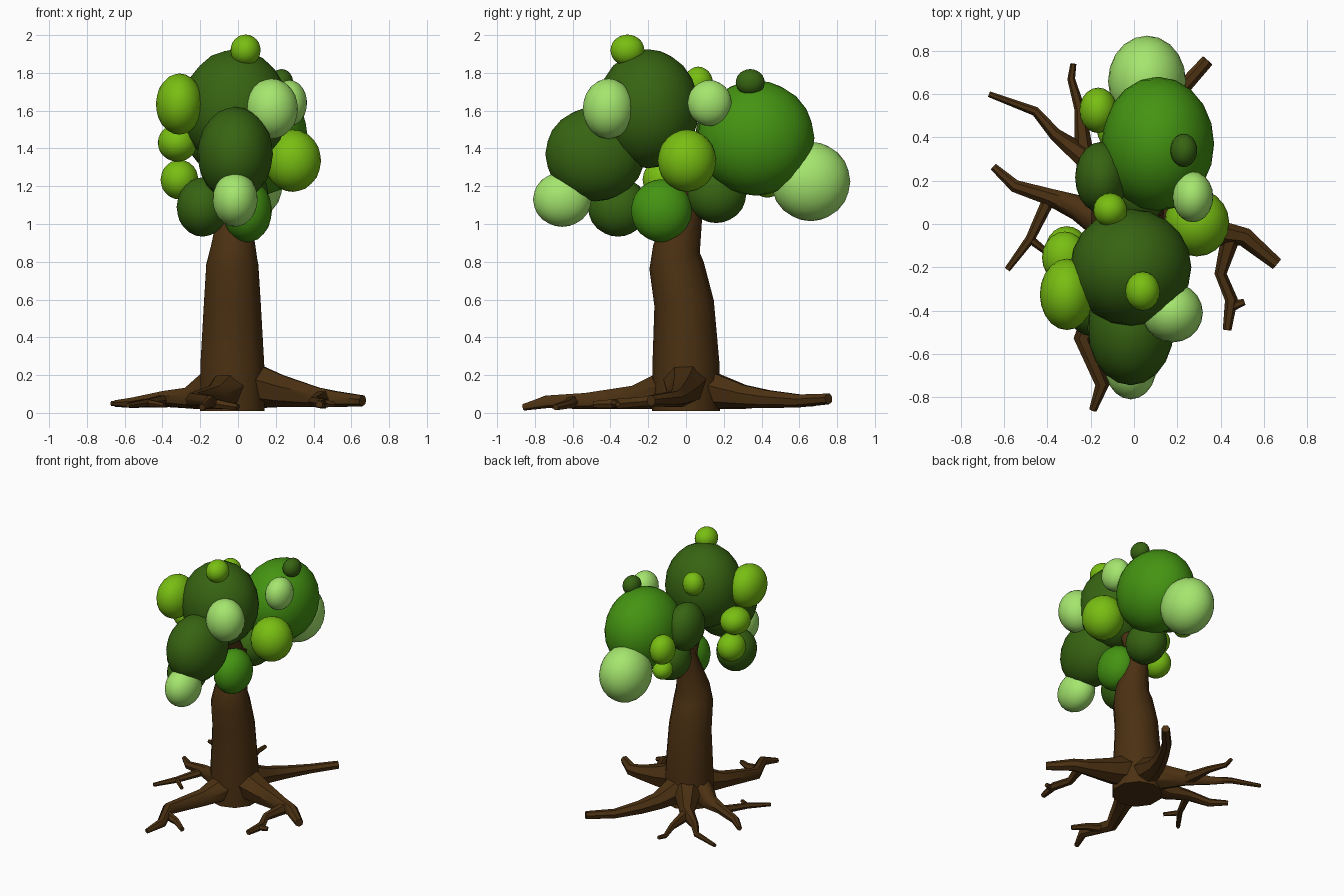
import bpy, bmesh, math
from mathutils import Vector


def material(name, rgb):
    m = bpy.data.materials.new(name)
    m.diffuse_color = (*rgb, 1)
    return m


BARK = material("bark", (0.07, 0.03, 0.006))
LEAF = {
    "dark": material("leaf_dark", (0.038, 0.127, 0.006)),
    "mid": material("leaf_mid", (0.058, 0.296, 0.006)),
    "lime": material("leaf_lime", (0.188, 0.515, 0.006)),
    "pale": material("leaf_pale", (0.376, 0.791, 0.156)),
}


def smooth(obj, angle):
    bpy.ops.object.select_all(action='DESELECT')
    obj.select_set(True)
    bpy.context.view_layer.objects.active = obj
    bpy.ops.object.shade_smooth_by_angle(angle=math.radians(angle))


def tube(name, path, sides):
    """Tapered limb along (x, y, z, radius) points."""
    pts = [Vector(p[:3]) for p in path]
    bm = bmesh.new()
    rings = []
    for i, p in enumerate(pts):
        t = (pts[min(i + 1, len(pts) - 1)] - pts[max(i - 1, 0)]).normalized()
        ref = Vector((1, 0, 0)) if abs(t.z) > 0.7 else Vector((0, 0, 1))
        u = (ref - t * ref.dot(t)).normalized()
        v = t.cross(u)
        ring = []
        for k in range(sides):
            a = 2 * math.pi * (k + 0.5) / sides
            co = p + (u * math.cos(a) + v * math.sin(a)) * path[i][3]
            co.z = max(co.z, 0.0)
            ring.append(bm.verts.new(co))
        rings.append(ring)
    for a, b in zip(rings, rings[1:]):
        for k in range(sides):
            j = (k + 1) % sides
            bm.faces.new((a[k], a[j], b[j], b[k]))
    bm.faces.new(rings[0][::-1])
    bm.faces.new(rings[-1])
    bmesh.ops.recalc_face_normals(bm, faces=bm.faces)
    me = bpy.data.meshes.new(name)
    bm.to_mesh(me)
    bm.free()
    me.materials.append(BARK)
    obj = bpy.data.objects.new(name, me)
    bpy.context.collection.objects.link(obj)
    smooth(obj, 50)


# trunk
tube("trunk", [(-.03, 0, .01, .18), (-.03, 0, .25, .178), (-.03, -.01, .58, .158),
               (-.03, -.05, .78, .145), (-.025, -.05, .87, .125),
               (-.02, 0, 1.06, .088), (0, .02, 1.2, .07)], 10)

# limbs inside the crown
tube("back_limb", [(0, .01, 1.12, .07), (.05, .15, 1.28, .055), (.1, .35, 1.42, .04)], 8)
tube("front_limb", [(-.01, .01, 1.12, .07), (-.02, -.1, 1.35, .05), (-.02, -.2, 1.55, .04)], 8)

# main roots
tube("back_right_root", [(-.02, .05, .14, .12), (.04, .3, .09, .065), (.1, .43, .075, .05),
                         (.2, .6, .065, .036), (.34, .755, .075, .03)], 7)
tube("back_left_root", [(-.05, .05, .14, .12), (-.225, .31, .075, .055), (-.365, .415, .06, .03),
                        (-.455, .52, .05, .022), (-.67, .6, .05, .014)], 7)
tube("left_root", [(-.08, 0, .16, .12), (-.26, .075, .08, .06), (-.39, .125, .08, .04),
                   (-.55, .175, .055, .03), (-.65, .265, .05, .018)], 7)
tube("front_left_root", [(-.03, -.04, .14, .12), (-.12, -.27, .085, .065), (-.235, -.53, .065, .045),
                         (-.145, -.74, .06, .035), (-.19, -.86, .03, .018)], 7)
tube("right_root", [(.02, 0, .17, .13), (.22, -.02, .12, .09), (.42, -.045, .085, .055),
                    (.51, -.06, .075, .045), (.66, -.185, .065, .03)], 7)

# root forks
tube("back_left_fork", [(-.23, .32, .07, .045), (-.25, .53, .06, .025),
                        (-.29, .67, .05, .018), (-.28, .74, .06, .014)], 6)
tube("left_fork", [(-.39, .12, .07, .03), (-.48, -.07, .055, .022), (-.585, -.21, .04, .014)], 6)
tube("left_twig", [(-.48, -.07, .055, .02), (-.39, -.14, .04, .014)], 6)
tube("front_fork", [(-.2, -.6, .06, .035), (-.09, -.63, .045, .025), (.0, -.69, .03, .018)], 6)
tube("right_fork", [(.45, -.05, .08, .045), (.4, -.23, .06, .028),
                    (.45, -.35, .05, .03), (.43, -.49, .045, .02)], 6)
tube("right_twig", [(.45, -.38, .05, .025), (.51, -.36, .045, .015)], 6)

# leaf clumps: shade, centre, radii
CLUMPS = [
    ("dark", (-.015, -.20, 1.61), (.28, .27, .315)),
    ("mid", (.11, .37, 1.455), (.26, .31, .305)),
    ("dark", (-.015, -.48, 1.37), (.20, .265, .25)),
    ("pale", (.06, .66, 1.225), (.18, .21, .21)),
    ("pale", (-.015, -.655, 1.13), (.12, .155, .145)),
    ("lime", (.29, .005, 1.335), (.15, .155, .165)),
    ("pale", (.178, -.41, 1.61), (.14, .137, .16)),
    ("pale", (.272, .125, 1.64), (.094, .117, .122)),
    ("dark", (.23, .34, 1.75), (.062, .077, .07)),
    ("lime", (.04, -.31, 1.92), (.08, .09, .083)),
    ("lime", (-.31, -.325, 1.635), (.125, .165, .162)),
    ("lime", (-.32, -.155, 1.43), (.105, .12, .10)),
    ("lime", (-.31, -.12, 1.235), (.10, .11, .105)),
    ("mid", (.05, -.13, 1.07), (.13, .162, .167)),
    ("dark", (-.187, -.36, 1.09), (.138, .16, .157)),
    ("dark", (.02, .16, 1.16), (.14, .16, .155)),
    ("dark", (-.15, .215, 1.48), (.122, .165, .18)),
    ("lime", (-.165, .525, 1.42), (.087, .105, .11)),
    ("lime", (-.11, .065, 1.745), (.078, .078, .088)),
    ("lime", (-.1, .43, 1.21), (.07, .08, .07)),
]
for i, (shade, centre, radii) in enumerate(CLUMPS):
    bpy.ops.mesh.primitive_ico_sphere_add(subdivisions=3, radius=1, location=centre)
    clump = bpy.context.object
    clump.name = f"leaf_clump_{i + 1}"
    clump.scale = radii
    bpy.ops.object.transform_apply(location=False, rotation=False, scale=True)
    clump.data.materials.append(LEAF[shade])
    smooth(clump, 60)
